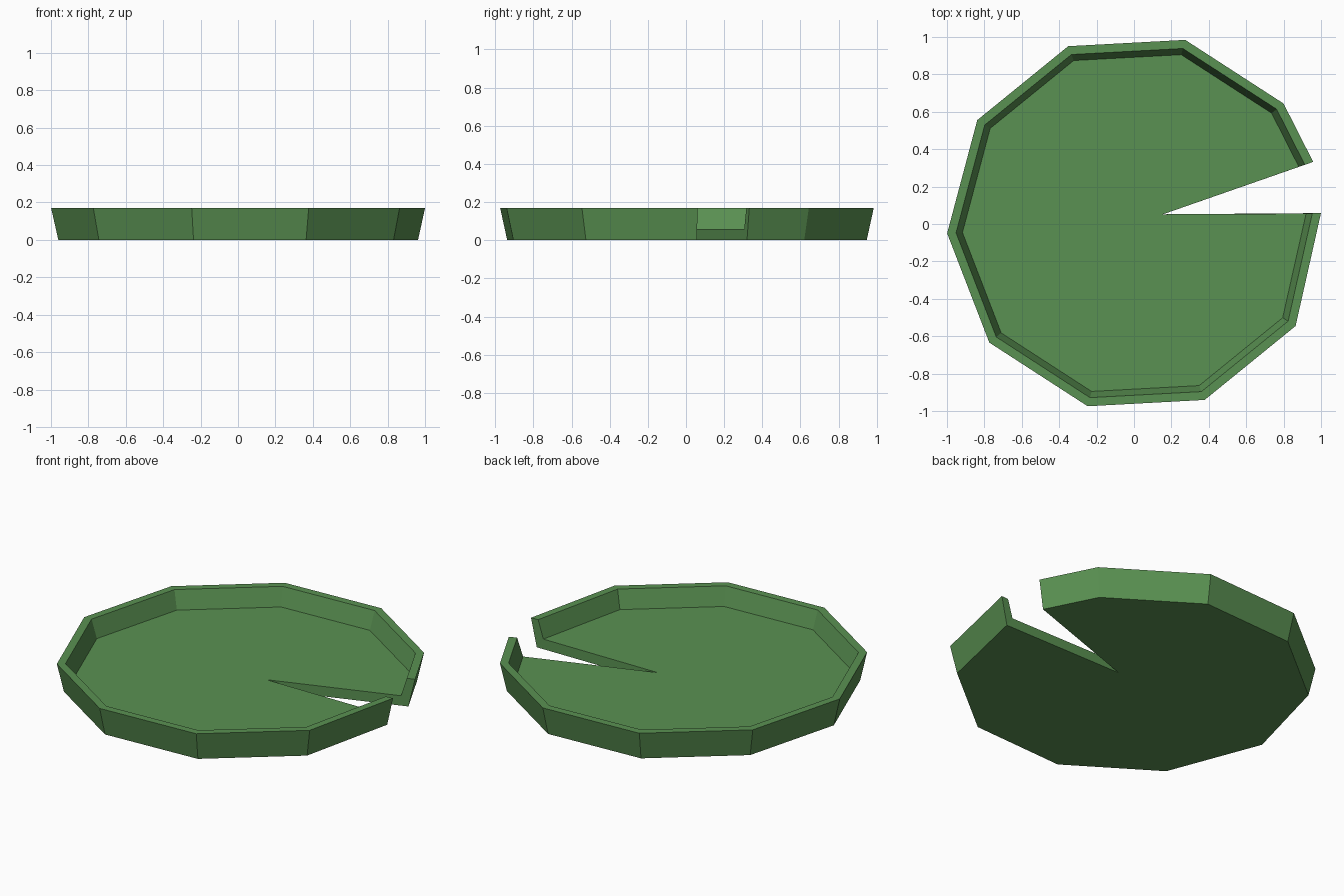
import bpy, bmesh, math

if "Cube" in bpy.data.objects:
    bpy.data.objects.remove(bpy.data.objects["Cube"])

# Outline: nine corners of a decagon plus the two lips of the notch
CX, CY, R = 0.013, 0.005, 1.0135
outline = [(0.958, 0.332)]
for k in range(1, 10):
    a = math.radians(3.1 + 36 * k)
    outline.append((CX + R * math.cos(a), CY + R * math.sin(a)))
outline.append((1.0, 0.06))
APEX = (0.155, 0.052)

bm = bmesh.new()


def ring(scale, z):
    return [bm.verts.new((CX + (x - CX) * scale, CY + (y - CY) * scale, z)) for x, y in outline]


# Rim profile: bottom, outer top, inner top, floor edge
rings = [ring(0.962, 0), ring(1, 0.17), ring(0.953, 0.17), ring(0.919, 0.06)]
apex_low = bm.verts.new((*APEX, 0))
apex_top = bm.verts.new((*APEX, 0.06))

# Outer wall, rim top and inner wall
for a, b in zip(rings, rings[1:]):
    for i in range(len(outline) - 1):
        bm.faces.new((a[i], a[i + 1], b[i + 1], b[i]))

# Underside and floor
bm.faces.new([apex_low] + rings[0])
bm.faces.new([apex_top] + rings[3])

# Notch walls, with the raised rim ends
for i in (0, -1):
    bm.faces.new((apex_low, rings[0][i], rings[3][i], apex_top))
    bm.faces.new([r[i] for r in rings])

bmesh.ops.recalc_face_normals(bm, faces=bm.faces)
mesh = bpy.data.meshes.new("lily_pad")
bm.to_mesh(mesh)
bm.free()

green = bpy.data.materials.new("leaf green")
green.diffuse_color = (0.102, 0.283, 0.084, 1)
green.use_nodes = True
green.node_tree.nodes["Principled BSDF"].inputs["Base Color"].default_value = green.diffuse_color
mesh.materials.append(green)
pad = bpy.data.objects.new("lily_pad", mesh)
bpy.context.collection.objects.link(pad)
